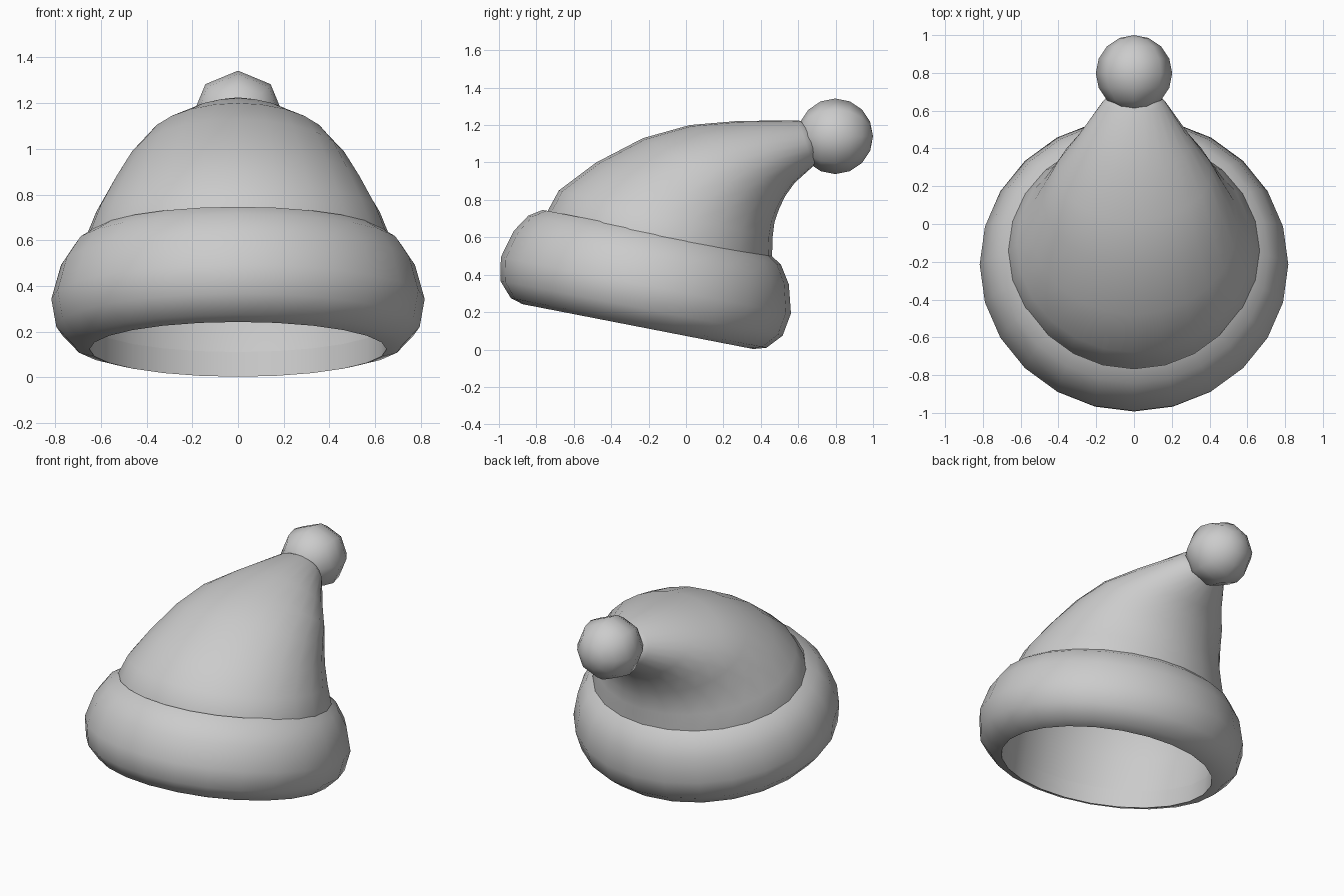
import bpy, bmesh, math
from mathutils import Matrix, Vector

if "Cube" in bpy.data.objects:
    bpy.data.objects.remove(bpy.data.objects["Cube"])

SEG = 24


def loft(name, rings, cap_end=False):
    """Skin rings given as (front (y, z), back (y, z), half width)."""
    bm = bmesh.new()
    loops = []
    for (fy, fz), (by, bz), w in rings:
        centre = Vector((0, (fy + by) / 2, (fz + bz) / 2))
        axis = Vector((0, (by - fy) / 2, (bz - fz) / 2))
        loop = []
        for i in range(SEG):
            a = 2 * math.pi * i / SEG
            loop.append(bm.verts.new(centre + axis * math.sin(a)
                                     + Vector((w * math.cos(a), 0, 0))))
        loops.append(loop)
    for lo, hi in zip(loops, loops[1:]):
        for i in range(SEG):
            j = (i + 1) % SEG
            bm.faces.new((lo[i], lo[j], hi[j], hi[i]))
    if cap_end:
        bm.faces.new(loops[-1])
    return finish(name, bm, 50)


def finish(name, bm, angle):
    mesh = bpy.data.meshes.new(name)
    bm.normal_update()
    bm.to_mesh(mesh)
    bm.free()
    obj = bpy.data.objects.new(name, mesh)
    bpy.context.collection.objects.link(obj)
    bpy.ops.object.select_all(action='DESELECT')
    obj.select_set(True)
    bpy.context.view_layer.objects.active = obj
    bpy.ops.object.shade_smooth_by_angle(angle=math.radians(angle))
    return obj


# Tilted brim: (radius, height) profile swept round a slightly oval ring
TILT = math.radians(11)


def brim_ring(r, h):
    def place(u):
        return (-0.27 + u * math.cos(TILT) + h * math.sin(TILT),
                0.125 - u * math.sin(TILT) + h * math.cos(TILT))
    return place(0.013 - 0.967 * r), place(0.013 + 0.967 * r), r


# runs from the inner wall, under the lip, up the outside to the crown
profile = [(0.65, 0.11), (0.65, 0.0), (0.72, 0.02), (0.795, 0.10),
           (0.817, 0.225), (0.775, 0.375), (0.712, 0.47), (0.64, 0.515)]
loft("fur_brim", [brim_ring(r, h) for r, h in profile])

# Floppy crown bending backwards to the tip
loft("crown", [
    brim_ring(0.65, 0.11),
    ((-0.80, 0.55), (0.44, 0.31), 0.67),
    ((-0.74, 0.74), (0.46, 0.49), 0.665),
    ((-0.68, 0.85), (0.463, 0.60), 0.62),
    ((-0.48, 1.00), (0.473, 0.68), 0.55),
    ((-0.23, 1.13), (0.497, 0.75), 0.48),
    ((0.02, 1.20), (0.53, 0.82), 0.41),
    ((0.28, 1.222), (0.58, 0.89), 0.305),
    ((0.60, 1.225), (0.68, 0.98), 0.17),
    ((0.67, 1.20), (0.72, 1.03), 0.11),
], cap_end=True)

# Low-poly pompom with its poles along the y axis
bm = bmesh.new()
bmesh.ops.create_uvsphere(
    bm, u_segments=8, v_segments=8, radius=0.202,
    matrix=Matrix.Translation((0, 0.798, 1.14)) @ Matrix.Rotation(math.pi / 2, 4, 'X'))
finish("pompom", bm, 80)
